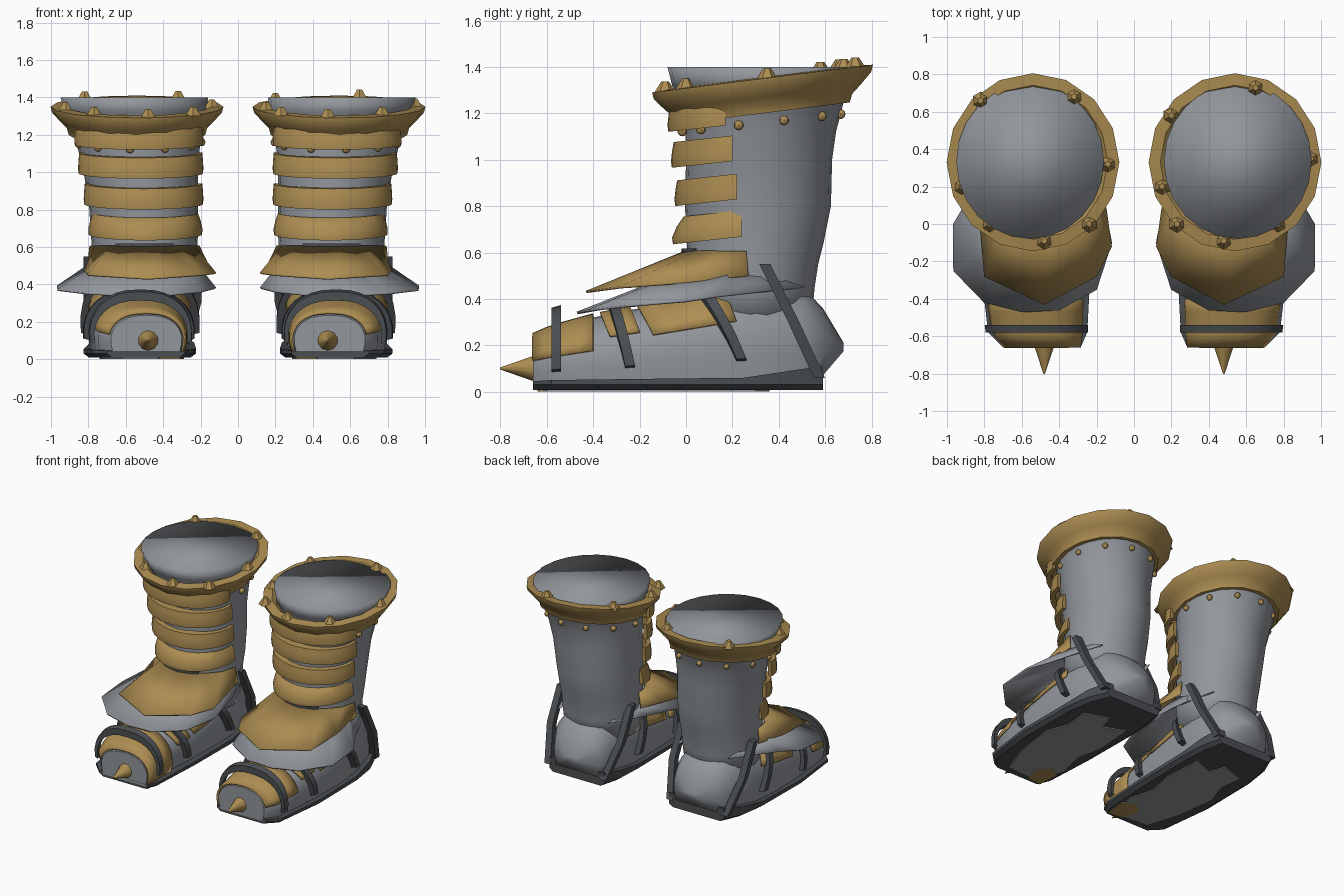
import bpy, bmesh, math
from mathutils import Vector

if "Cube" in bpy.data.objects:
    bpy.data.objects.remove(bpy.data.objects["Cube"])

def material(name, rgb):
    m = bpy.data.materials.new(name)
    m.diffuse_color = (*rgb, 1)
    m.use_nodes = True
    m.node_tree.nodes["Principled BSDF"].inputs["Base Color"].default_value = m.diffuse_color
    return m

GREY = material("steel_grey", (0.29, 0.31, 0.335))
GOLD = material("aged_gold", (0.42, 0.27, 0.085))
DARK = material("dark_leather", (0.07, 0.077, 0.085))
side, label = 1, "right"

def finish(name, bm, mat, angle=40, thick=0):
    """Mirror to the current side, make the object and shade it."""
    for v in bm.verts:
        v.co.x *= side
    bmesh.ops.recalc_face_normals(bm, faces=bm.faces)
    me = bpy.data.meshes.new(name)
    bm.to_mesh(me)
    bm.free()
    me.materials.append(mat)
    ob = bpy.data.objects.new(f"{label}_{name}", me)
    bpy.context.collection.objects.link(ob)
    if thick:
        mod = ob.modifiers.new("thickness", "SOLIDIFY")
        mod.thickness, mod.offset = thick, 0
    bpy.ops.object.select_all(action="DESELECT")
    ob.select_set(True)
    bpy.context.view_layer.objects.active = ob
    bpy.ops.object.shade_smooth_by_angle(angle=math.radians(angle))

def loft(name, rings, mat, closed=True, caps=True, angle=40, thick=0):
    bm = bmesh.new()
    rows = [[bm.verts.new(p) for p in r] for r in rings]
    n = len(rows[0])
    for a, b in zip(rows, rows[1:]):
        for i in range(n if closed else n - 1):
            j = (i + 1) % n
            bm.faces.new((a[i], a[j], b[j], b[i]))
    if caps and closed:
        bm.faces.new(rows[0])
        bm.faces.new(rows[-1])
    finish(name, bm, mat, angle, thick)

def ellipse(cx, cy, rx, ry, z, n=24, tilt=0.0):
    pts = []
    for i in range(n):
        a = math.tau * i / n
        y = cy + ry * math.sin(a)
        pts.append((cx + rx * math.cos(a), y, z + tilt * (y - 0.33)))
    return pts

def cone(name, pos, r, h, direction, sides, mat, tip=0.004):
    bm = bmesh.new()
    bmesh.ops.create_cone(bm, cap_ends=True, segments=sides, radius1=r, radius2=tip, depth=h)
    rot = Vector((0, 0, 1)).rotation_difference(Vector(direction)).to_matrix()
    for v in bm.verts:
        v.co = rot @ v.co + Vector(pos)
    finish(name, bm, mat)

# Foot stations: y, bottom z, top z, centre x, half width
FOOT = [(-0.66, .025, .235, .49, .21), (-0.58, .025, .27, .52, .25), (-0.4, .03, .32, .53, .265),
        (-0.2, .04, .36, .53, .285), (0.05, .04, .43, .53, .295), (0.3, .04, .50, .52, .29),
        (0.5, .05, .455, .51, .26), (0.59, .07, .36, .50, .21), (0.68, .175, .21, .50, .06)]

def foot_point(y, a, off=0.0, zscale=1.0):
    """Point on the foot surface; a runs from the outer side over the top."""
    for p, q in zip(FOOT, FOOT[1:]):
        if y <= q[0]:
            break
    t = (y - p[0]) / (q[0] - p[0])
    _, zb, zt, cx, hw = [u + (v - u) * t for u, v in zip(p, q)]
    c, s = math.cos(a), max(math.sin(a), 0)
    tuck = 0.035 * (1 - s) ** 3  # the side curls in towards the sole
    x = cx + math.copysign(abs(c) ** 0.8, c) * (hw + off - tuck)
    return (x, y, zb + (zt + off * zscale - zb) * s ** 0.8)

def arc(d0, d1, n=16):
    return [math.radians(d0 + (d1 - d0) * i / n) for i in range(n + 1)]

def foot_patch(name, y0, y1, d0, d1, skew=0.0):
    rows = [[foot_point(y0 + (y1 - y0) * k / 4 + skew * (1 - math.sin(a)), a, 0.012)
             for a in arc(d0, d1)] for k in range(5)]
    loft(name, rows, GOLD, closed=False, thick=0.012)

def foot_strap(name, ytop, ybot, o0, o1, zscale=1.0, w=0.021):
    rings = []
    for a in arc(8, 172):
        y = ytop + (ybot - ytop) * (1 - math.sin(a))
        rings.append([foot_point(y + dy, a, o, zscale)
                      for dy, o in ((-w, o0), (w, o0), (w, o1), (-w, o1))])
    loft(name, rings, DARK, angle=30)

def shin_band(name, z, h, cx, hw, y_front, y_back, recede=0.012):
    """Half ring round the front of the shaft, rising to the back."""
    ry = y_back - y_front
    rings = []
    for a in arc(180, 360, 18):
        ring = []
        for o, t in ((-.06, 1), (-recede, 1), (-recede * .4, .65), (0, .25), (-.004, 0), (-.06, 0)):
            y = y_back + (ry + o) * math.sin(a)
            ring.append((cx + (hw + o * .5) * math.cos(a), y, z + h * t + 0.11 * (y - y_front)))
        rings.append(ring)
    loft(name, rings, GOLD, angle=60)

def flat_plate(name, outline, z0, z1, mat):
    loft(name, [[(x, y, z) for x, y in outline] for z in (z0, z1)], mat, angle=30)

# Outlines of the instep plate and the wide guard under it
PLATE = [(.19, .27, .50), (.15, .08, .48), (.12, -.12, .46), (.20, -.28, .45), (.48, -.43, .43),
         (.80, -.28, .45), (.82, 0, .47), (.80, .27, .50)]
GUARD = [(.29, .51, .45), (.18, .2, .42), (.12, -.1, .38), (.2, -.35, .36), (.4, -.46, .34),
         (.6, -.47, .34), (.8, -.42, .35), (.965, -.25, .37), (.965, 0, .39), (.88, .14, .41), (.71, .51, .45)]
STUDS = {1: [(.2, .58), (.65, .73), (.945, .35), (.77, 0), (.48, -.09), (.23, 0), (.15, .2)],
         -1: [(.82, .66), (.32, .68), (.14, .32), (.24, 0), (.48, -.09), (.77, 0), (.92, .2)]}

for side, label in ((1, "right"), (-1, "left")):
    # Sole with bevelled edges, turned up at the heel
    sole = [(-.66, .285, .70, .045), (-.58, .25, .78, .05), (-.2, .23, .825, .055), (.25, .225, .82, .06),
            (.45, .235, .79, .09), (.59, .27, .73, .11)]
    loft("sole", [[(x0 + .03, y, .008), (x1 - .03, y, .008), (x1, y, .03), (x1, y, zt), (x0, y, zt),
                   (x0, y, .03)] for y, x0, x1, zt in sole], DARK, angle=30)
    # Worn grey and gold areas under the sole
    flat_plate("sole_grey_patch", [(.36, -.62), (.62, -.60), (.70, -.35), (.74, -.05), (.68, .12), (.70, .30),
               (.52, .36), (.48, .24), (.32, .30), (.30, .0), (.34, -.2), (.29, -.4)], .001, .009, GREY)
    flat_plate("sole_gold_patch", [(.31, -.64), (.42, -.63), (.46, -.5), (.38, -.42), (.29, -.47)],
               0, .008, GOLD)
    # Foot and shaft
    loft("foot", [[foot_point(s[0], a) for a in arc(0, 180)] for s in FOOT], GREY)
    shaft = [(.30, .50, .28, .26, .26), (.45, .50, .28, .28, .275), (.55, .50, .285, .28, .285),
             (.65, .50, .30, .285, .295), (.8, .505, .31, .29, .315), (1.0, .52, .315, .305, .315),
             (1.12, .53, .322, .325, .325), (1.25, .54, .335, .345, .345), (1.32, .548, .335, .375, .395),
             (1.40, .555, .335, .395, .415)]
    loft("shaft", [ellipse(cx, cy, rx, ry, z) for z, cx, cy, rx, ry in shaft], GREY, angle=180)
    # Flared, tilted collar
    collar = [(.33, 1.20), (.365, 1.20), (.375, 1.235), (.41, 1.27), (.455, 1.32), (.462, 1.35),
              (.40, 1.355), (.37, 1.33)]
    loft("collar", [ellipse(.54, .33, r, r * 1.03, z, 16, .126) for r, z in collar], GOLD,
         caps=False, angle=35)
    # Blunt studs on the rim and rivets below it
    for i, (x, y) in enumerate(STUDS[side]):
        cone(f"rim_stud_{i}", (x, y, 1.366 + .126 * (y - .33)), .048, .05, (0, 0, 1), 6, GOLD, .016)
    for i in range(11):
        a = math.tau * (i + .5) / 11
        bm = bmesh.new()
        bmesh.ops.create_uvsphere(bm, u_segments=8, v_segments=6, radius=.021)
        y = .325 + .345 * math.sin(a)
        bmesh.ops.translate(bm, verts=bm.verts, vec=(.53 + .335 * math.cos(a), y, 1.16 + .11 * (y - .33)))
        finish(f"rivet_{i}", bm, GOLD)
    # Shin bands
    shin_band("shin_band_1", .635, .115, .495, .305, -.06, .24, .05)
    shin_band("shin_band_2", .80, .11, .505, .32, -.05, .22)
    shin_band("shin_band_3", .965, .11, .52, .335, -.065, .20)
    shin_band("shin_band_4", 1.12, .11, .53, .345, -.08, .17)
    # Instep plate and guard
    top = [(.5 - .29 * math.cos(math.pi * i / 7), .26 - .265 * math.sin(math.pi * i / 7), .605)
           for i in range(8)]
    loft("instep_plate", [top, PLATE], GOLD, closed=False, angle=30, thick=.01)
    inner = []
    for i in range(11):
        a = math.radians(-40 + 260 * i / 10)
        inner.append((.5 - .265 * math.cos(a), .28 - .265 * math.sin(a), .53 - .11 * max(0, -math.sin(a))))
    loft("guard", [inner, GUARD], GREY, closed=False, angle=30, thick=.01)
    # Dark tongue edge above the instep plate
    loft("tongue_edge", [[(.5 + r * math.cos(a), .25 + r * math.sin(a), z)
                          for r, z in ((.2, .58), (.27, .58), (.27, .618), (.2, .618))]
                         for a in arc(235, 305, 8)], DARK)
    # Gold foot plates and toe spike
    foot_patch("toe_plate", -.66, -.40, 24, 178)
    foot_patch("mid_plate", -.37, -.24, 36, 150, .10)
    foot_patch("rear_plate", -.21, .15, 31, 150, .14)
    cone("toe_spike", (.48, -.725, .10), .058, .155, (0, -1, 0), 10, GOLD)
    # Straps over the foot and beside the heel
    foot_strap("toe_strap", -.56, -.56, .022, .046, 2.0)
    foot_strap("mid_strap", -.31, -.23, .005, .04)
    foot_strap("rear_strap", .05, .27, .005, .05)
    for n, xt, xb, bow in (("outer", .80, .74, .03), ("inner", .22, .28, -.03)):
        path = ((xt, .34, .55), ((xt + xb) / 2 + bow, .46, .31), (xb, .575, .06))
        loft(f"{n}_heel_strap", [[(x + dx, y + dy, z) for dx, dy in
                                  ((-.025, -.024), (.025, -.024), (.025, .024), (-.025, .024))]
                                 for x, y, z in path], DARK)
